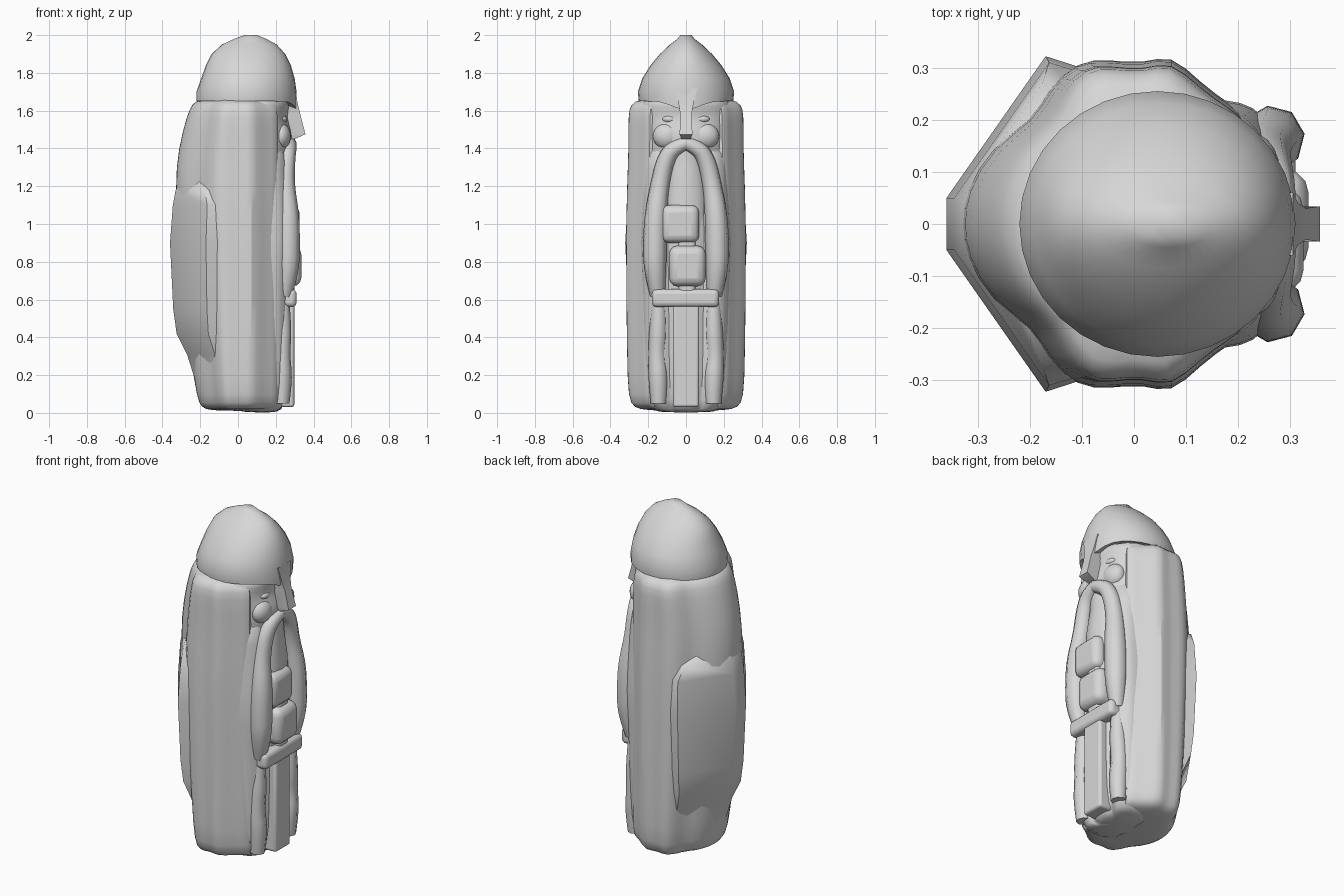
import bpy, bmesh, math

cube = bpy.data.objects.get("Cube")
if cube:
    bpy.data.objects.remove(cube, do_unlink=True)

stone = bpy.data.materials.new("pale grey stone")
stone.use_nodes = True
GREY = (0.68, 0.68, 0.68, 1)
stone.diffuse_color = GREY
stone.node_tree.nodes["Principled BSDF"].inputs["Base Color"].default_value = GREY


def finish(ob, angle=50, subsurf=0):
    ob.data.materials.append(stone)
    if subsurf:
        mod = ob.modifiers.new("Smooth", "SUBSURF")
        mod.levels = mod.render_levels = subsurf
    bpy.ops.object.select_all(action="DESELECT")
    ob.select_set(True)
    bpy.context.view_layer.objects.active = ob
    bpy.ops.object.shade_smooth_by_angle(angle=math.radians(angle))
    return ob


def loft(name, rings, angle=50, subsurf=0):
    """Skin closed rings of points, lowest ring first."""
    bm = bmesh.new()
    rows = [[bm.verts.new(p) for p in ring] for ring in rings]
    n = len(rows[0])
    for a, b in zip(rows, rows[1:]):
        for i in range(n):
            j = (i + 1) % n
            bm.faces.new((a[i], a[j], b[j], b[i]))
    bm.faces.new(rows[0][::-1])
    bm.faces.new(rows[-1])
    bmesh.ops.recalc_face_normals(bm, faces=bm.faces)
    me = bpy.data.meshes.new(name)
    bm.to_mesh(me)
    bm.free()
    ob = bpy.data.objects.new(name, me)
    bpy.context.collection.objects.link(ob)
    return finish(ob, angle, subsurf)


def mirrored(half):
    return half + [(x, -y) for x, y in reversed(half) if y > 0]


def strand(name, pts):
    """Tapered rope through (x, y, z, radius) points."""
    cu = bpy.data.curves.new(name, "CURVE")
    cu.dimensions = "3D"
    cu.bevel_depth = 1
    cu.bevel_resolution = 2
    cu.resolution_u = 5
    cu.use_fill_caps = True
    sp = cu.splines.new("NURBS")
    sp.points.add(len(pts) - 1)
    for p, (x, y, z, r) in zip(sp.points, pts):
        p.co = (x, y, z, 1)
        p.radius = r
    sp.order_u = 3
    sp.use_endpoint_u = True
    tmp = bpy.data.objects.new(name, cu)
    bpy.context.collection.objects.link(tmp)
    me = bpy.data.meshes.new_from_object(tmp.evaluated_get(bpy.context.evaluated_depsgraph_get()))
    bpy.data.objects.remove(tmp)
    me.materials.clear()
    ob = bpy.data.objects.new(name, me)
    bpy.context.collection.objects.link(ob)
    return finish(ob, 80)


def block(name, lo, hi, bevel=0.02):
    bpy.ops.mesh.primitive_cube_add(size=1, location=[(a + b) / 2 for a, b in zip(lo, hi)])
    ob = bpy.context.object
    ob.name = name
    ob.scale = [b - a for a, b in zip(lo, hi)]
    bpy.ops.object.transform_apply(location=False, rotation=False)
    mod = ob.modifiers.new("Bevel", "BEVEL")
    mod.width, mod.segments = bevel, 3
    return finish(ob)


def ball(name, at, size):
    bpy.ops.mesh.primitive_uv_sphere_add(segments=20, ring_count=12, radius=1, location=at)
    ob = bpy.context.object
    ob.name = name
    ob.scale = size
    return finish(ob)


# Cloak: folded section, leaning back in the middle, rounded underneath
fold = mirrored([(0.16, 0), (0.19, 0.15), (0.225, 0.2), (0.18, 0.23), (0.13, 0.265), (0.07, 0.325),
                 (0.02, 0.302), (-0.05, 0.312), (-0.1, 0.31), (-0.15, 0.26), (-0.175, 0.2),
                 (-0.25, 0.15), (-0.295, 0.06), (-0.3, 0)])
cloak_rows = [(0.01, 0.75, 0.5, 0.7), (0.03, 0.97, 0.65, 0.88), (0.07, 1, 0.72, 0.98), (0.3, 1, 0.85, 1.0),
              (0.9, 1, 1.05, 1.02), (1.2, 1, 1.12, 1.0), (1.4, 1, 1.06, 0.97),
              (1.58, 1, 0.9, 0.98), (1.63, 0.95, 0.82, 0.94), (1.67, 0.8, 0.7, 0.8)]
loft("cloak", [[(x * (f if x > 0 else b), y * w, z) for x, y in fold]
               for z, f, b, w in cloak_rows], 70, 1)

# Robe and sleeves under the open cloak
robe = mirrored([(0.27, 0), (0.265, 0.07), (0.235, 0.09), (0.265, 0.12), (0.262, 0.17),
                 (0.225, 0.205), (0.205, 0.225), (0.1, 0.24), (0, 0.2), (0, 0)])
loft("robe", [[(x * s, y * w, z) for x, y in robe]
              for z, s, w in ((0.0, 0.75, 0.7), (0.03, 0.97, 0.9), (0.3, 1, 0.98), (0.6, 1, 1), (0.75, 1.03, 1.02),
                              (0.9, 1.08, 1.05), (1.1, 1.04, 1), (1.3, 0.98, 0.95), (1.45, 0.9, 0.95))], 70, 1)

# Thick curved shield on the back
shield = []
for z, ridge, w in ((0.08, -0.2, 0.08), (0.2, -0.235, 0.2), (0.31, -0.27, 0.26), (0.42, -0.325, 0.29),
                    (0.55, -0.343, 0.305), (0.9, -0.36, 0.322), (1.1, -0.345, 0.31),
                    (1.18, -0.33, 0.27), (1.24, -0.3, 0.17)):
    edge = ridge + 0.7 * (w - 0.05)
    ring = mirrored([(ridge, 0), (ridge, 0.05), (edge, w), (edge + 0.07, w * 0.93), (-0.05, 0.05), (-0.05, 0)])
    shield.append([(x, y, z) for x, y in ring])
loft("shield", shield, 60)

# Helmet: round in profile, pinched to a crest, dipping over the brow
helmet = []
for k, (z, x0, x1, ry) in enumerate(((1.67, -0.17, 0.25, 0.2), (1.65, -0.22, 0.31, 0.25),
                                     (1.7, -0.22, 0.31, 0.255), (1.77, -0.195, 0.3, 0.232),
                                     (1.84, -0.17, 0.28, 0.188), (1.9, -0.14, 0.25, 0.138),
                                     (1.95, -0.085, 0.205, 0.085), (1.98, -0.02, 0.15, 0.045),
                                     (2.0, 0.035, 0.1, 0.03))):
    ring = []
    for i in range(32):
        a = math.tau * i / 32
        dip = 0.045 * max(0, math.cos(a)) ** 12 if k < 2 else 0
        ring.append(((x0 + x1) / 2 + (x1 - x0) / 2 * math.cos(a), ry * math.sin(a), z - dip))
    helmet.append(ring)
loft("helmet", helmet, 60)

# Face and nose guard
loft("face", [[(x, y * w, z) for x, y in mirrored([(f, 0), (f - 0.008, 0.07), (f - 0.035, 0.14),
                                                   (0.2, 0.195), (0.12, 0.25), (0, 0.2), (0, 0)])]
              for z, f, w in ((1.25, 0.25, 0.95), (1.36, 0.275, 0.97), (1.44, 0.29, 0.97), (1.5, 0.285, 1),
                              (1.56, 0.26, 1), (1.62, 0.275, 1), (1.68, 0.28, 1))], 60, 1)
loft("nose_guard", [[(0.24, -w, z), (f, -w, z), (f, w, z), (0.24, w, z)]
                    for z, f, w in ((1.45, 0.3, 0.025), (1.475, 0.357, 0.034),
                                    (1.58, 0.33, 0.03), (1.64, 0.315, 0.04), (1.72, 0.305, 0.06))], 60)

# Chest beard panel
loft("beard", [[(x, y * w, z) for x, y in mirrored([(f, 0), (f - 0.01, 0.06), (f - 0.05, 0.11),
                                                    (0.1, 0.12), (0.1, 0)])]
               for z, f, w in ((0.64, 0.27, 1), (0.9, 0.285, 1.1), (1.15, 0.295, 1), (1.3, 0.275, 0.9),
                               (1.42, 0.28, 0.6))], 60)

# Paired strands, cheeks and robe folds
for side, s in (("left", 1), ("right", -1)):
    strand(side + "_moustache", [(x, y * s, z, r) for x, y, z, r in (
        (0.275, -0.01, 1.43, 0.035), (0.27, 0.06, 1.41, 0.042), (0.255, 0.11, 1.34, 0.048),
        (0.25, 0.14, 1.2, 0.05), (0.265, 0.16, 1.05, 0.06), (0.265, 0.165, 0.9, 0.064),
        (0.265, 0.165, 0.75, 0.06), (0.245, 0.15, 0.62, 0.04))])
    strand(side + "_robe_fold", [(x, y * s, z, r) for x, y, z, r in (
        (0.235, 0.145, 0.62, 0.035), (0.235, 0.145, 0.45, 0.05), (0.23, 0.155, 0.3, 0.045),
        (0.235, 0.145, 0.18, 0.055), (0.23, 0.145, 0.05, 0.042))])
    ball(side + "_cheek", (0.225, 0.1 * s, 1.465), (0.055, 0.075, 0.07))
    ball(side + "_eye", (0.235, 0.085 * s, 1.555), (0.025, 0.04, 0.02))

# Hands stacked on the sword
block("upper_hand", (0.2, -0.13, 0.9), (0.325, 0.07, 1.1), 0.04)
block("lower_hand", (0.2, -0.09, 0.67), (0.335, 0.105, 0.885), 0.045)
block("sword_grip", (0.2, -0.04, 0.62), (0.3, 0.05, 1.0))
block("sword_guard", (0.2, -0.18, 0.56), (0.31, 0.175, 0.655), 0.025)
block("sword_blade", (0.2, -0.07, 0.03), (0.298, 0.07, 0.6), 0.015)
